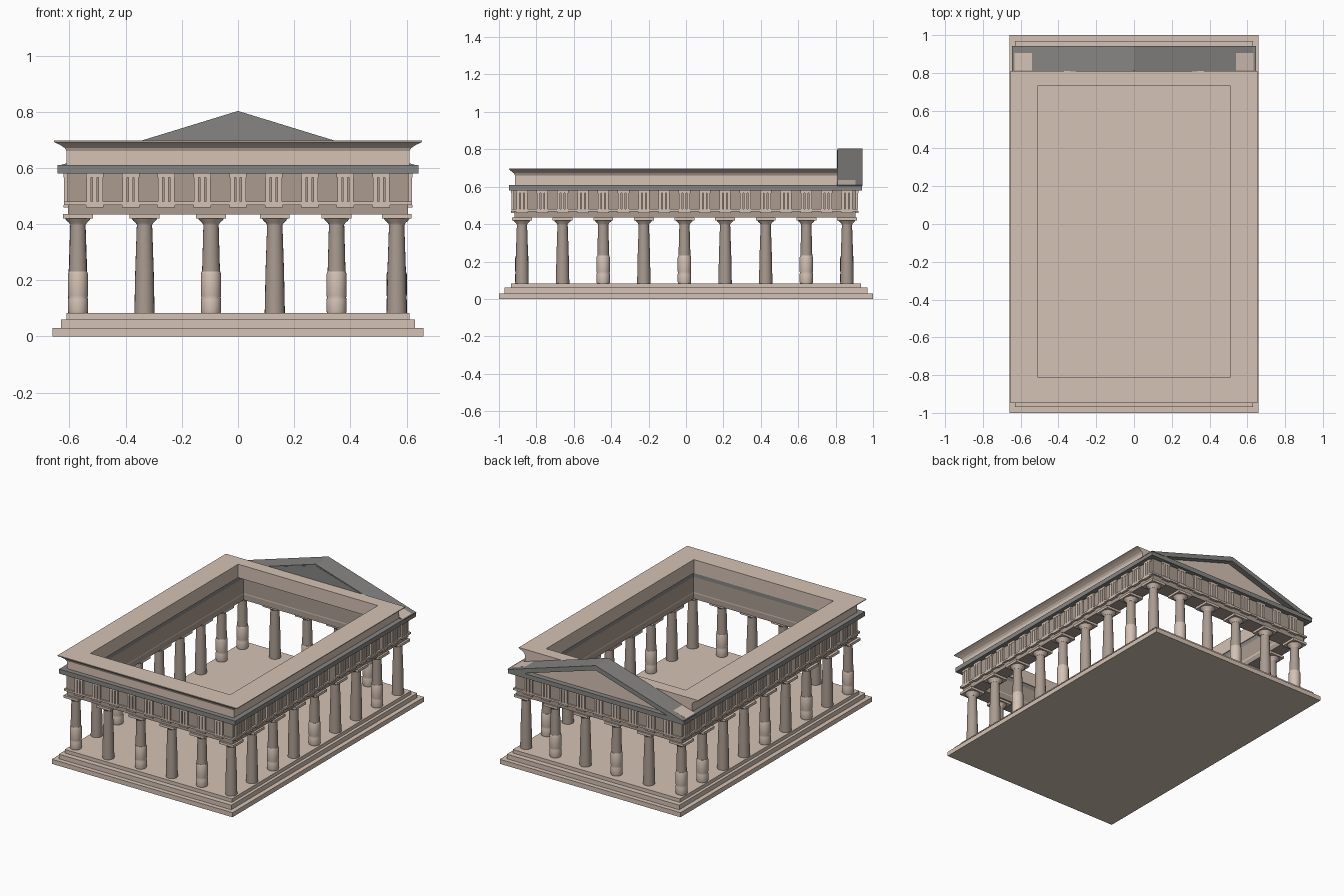
import bpy, bmesh, math

if "Cube" in bpy.data.objects:
    bpy.data.objects.remove(bpy.data.objects["Cube"])


def material(name, rgb):
    m = bpy.data.materials.new(name)
    m.diffuse_color = (*rgb, 1)
    m.use_nodes = True
    m.node_tree.nodes["Principled BSDF"].inputs["Base Color"].default_value = m.diffuse_color
    return m


STONE = material("pale_stone", (0.66, 0.54, 0.46))
AGED = material("weathered_stone", (0.40, 0.33, 0.28))
GREY = material("grey_stone", (0.24, 0.235, 0.225))


def finish(name, bm, mat, smooth=False):
    bmesh.ops.recalc_face_normals(bm, faces=bm.faces[:])
    me = bpy.data.meshes.new(name)
    bm.to_mesh(me)
    bm.free()
    me.materials.append(mat)
    ob = bpy.data.objects.new(name, me)
    bpy.context.collection.objects.link(ob)
    if smooth:
        bpy.context.view_layer.objects.active = ob
        ob.select_set(True)
        bpy.ops.object.shade_smooth_by_angle(angle=math.radians(35))
        ob.select_set(False)
    return ob


def add_box(bm, x0, x1, y0, y1, z0, z1):
    vs = bmesh.ops.create_cube(bm, size=1)["verts"]
    for v in vs:
        v.co.x = x0 if v.co.x < 0 else x1
        v.co.y = y0 if v.co.y < 0 else y1
        v.co.z = z0 if v.co.z < 0 else z1


def ring(name, section, mat):
    """Closed rectangular frame lofted through (half_x, y_front, y_back, z)."""
    bm = bmesh.new()
    loops = [[bm.verts.new(p) for p in
              ((-h, a, z), (h, a, z), (h, b, z), (-h, b, z))]
             for h, a, b, z in section]
    for i, lo in enumerate(loops):
        up = loops[(i + 1) % len(loops)]
        for k in range(4):
            j = (k + 1) % 4
            bm.faces.new((lo[k], lo[j], up[j], up[k]))
    return finish(name, bm, mat)


def frame(name, outer, inner, z0, z1, mat):
    return ring(name, [(*outer, z0), (*outer, z1), (*inner, z1), (*inner, z0)], mat)


def prism(name, outline, y0, y1, mat):
    """Outline in x and z, extruded along y."""
    bm = bmesh.new()
    a = [bm.verts.new((x, y0, z)) for x, z in outline]
    b = [bm.verts.new((x, y1, z)) for x, z in outline]
    bm.faces.new(a)
    bm.faces.new(b[::-1])
    for i in range(len(a)):
        j = (i + 1) % len(a)
        bm.faces.new((a[i], a[j], b[j], b[i]))
    return finish(name, bm, mat)


def add_lathe(bm, cx, cy, profile, sides=20):
    loops = [[bm.verts.new((cx + r * math.cos(t * math.tau / sides),
                            cy + r * math.sin(t * math.tau / sides), z))
              for t in range(sides)] for r, z in profile]
    for lo, up in zip(loops, loops[1:]):
        for k in range(sides):
            j = (k + 1) % sides
            bm.faces.new((lo[k], lo[j], up[j], up[k]))
    bm.faces.new(loops[0])
    bm.faces.new(loops[-1])


# Stepped platform
for name, hx, hy, z0, z1 in (("lower_step", 0.66, 1.0, 0.0, 0.03),
                             ("middle_step", 0.63, 0.97, 0.03, 0.06),
                             ("upper_step", 0.61, 0.935, 0.06, 0.083)):
    bm = bmesh.new()
    add_box(bm, -hx, hx, -hy, hy, z0, z1)
    finish(name, bm, STONE)

# Columns: six across the ends, nine along the sides
xs = [-0.57, -0.333, -0.096, 0.131, 0.351, 0.565]
ys = [-0.877 + 0.2172 * i for i in range(9)]
spots = [(x, y, i in (0, 2, 4)) for y in (ys[0], ys[-1]) for i, x in enumerate(xs)]
spots += [(x, y, i in (2, 4, 7)) for x in (xs[0], xs[-1])
          for i, y in enumerate(ys) if 0 < i < 8]
shafts, drums, capitals = bmesh.new(), bmesh.new(), bmesh.new()
for x, y, repaired in spots:
    if repaired:
        add_lathe(drums, x, y, [(0.034, 0.083), (0.036, 0.09), (0.036, 0.132), (0.034, 0.139),
                                (0.036, 0.146), (0.036, 0.222), (0.033, 0.231)])
        add_lathe(shafts, x, y, [(0.032, 0.225), (0.027, 0.405)])
    else:
        add_lathe(shafts, x, y, [(0.036, 0.083), (0.033, 0.23), (0.027, 0.405)])
    add_lathe(capitals, x, y, [(0.028, 0.398), (0.031, 0.404), (0.04, 0.412), (0.047, 0.422)])
    add_box(capitals, x - 0.053, x + 0.053, y - 0.053, y + 0.053, 0.42, 0.436)
finish("column_shafts", shafts, AGED, True)
finish("column_drums", drums, STONE, True)
finish("column_capitals", capitals, STONE, True)

# Beam, narrow band and frieze resting on the columns
inner = (0.515, -0.815, 0.795)
frame("architrave", (0.605, -0.918, 0.905), inner, 0.435, 0.472, AGED)
frame("architrave_band", (0.62, -0.932, 0.918), inner, 0.468, 0.48, STONE)
frame("frieze", (0.608, -0.922, 0.908), inner, 0.478, 0.58, AGED)

# Triglyphs: three upright bars each, with a small ledge below
bars, ledges = bmesh.new(), bmesh.new()


def triglyph(along_x, c, face, side):
    def block(bm, u0, u1, d0, d1, z0, z1):
        a, b = sorted((face + side * d0, face + side * d1))
        if along_x:
            add_box(bm, u0, u1, a, b, z0, z1)
        else:
            add_box(bm, a, b, u0, u1, z0, z1)
    for k in (-1, 0, 1):
        block(bars, c + k * 0.021 - 0.008, c + k * 0.021 + 0.008, -0.005, 0.012, 0.48, 0.568)
    block(bars, c - 0.031, c + 0.031, -0.005, 0.013, 0.566, 0.58)
    block(ledges, c - 0.031, c + 0.031, -0.005, 0.014, 0.46, 0.469)


for i in range(9):
    triglyph(True, -0.51 + 0.1275 * i, -0.922, -1)
    triglyph(True, -0.51 + 0.1275 * i, 0.908, 1)
for i in range(17):
    for side in (-1, 1):
        triglyph(False, -0.877 + 0.1086 * i, side * 0.608, side)
finish("triglyphs", bars, STONE)
finish("triglyph_ledges", ledges, STONE)

# Projecting cornice
frame("cornice", (0.643, -0.947, 0.94), (0.515, -0.815, 0.78), 0.58, 0.61, GREY)

# Flared gutter course, open in the middle
ring("gutter_course", [(0.61, -0.915, 0.81, 0.608), (0.61, -0.915, 0.81, 0.66),
                       (0.618, -0.921, 0.81, 0.672), (0.635, -0.934, 0.81, 0.683),
                       (0.655, -0.947, 0.81, 0.692), (0.655, -0.947, 0.81, 0.697),
                       (0.51, -0.81, 0.73, 0.697), (0.51, -0.81, 0.73, 0.608)], STONE)

# Rear gable: recessed panel under two sloping cornices
prism("gable_wall", [(-0.64, 0.608), (0.64, 0.608), (0, 0.795)], 0.812, 0.905, STONE)
prism("gable_inner_face", [(-0.64, 0.608), (0.64, 0.608), (0, 0.795)], 0.808, 0.813, GREY)
prism("sloping_cornice", [(-0.645, 0.605), (-0.545, 0.605), (0, 0.772), (0.545, 0.605),
                          (0.645, 0.605), (0, 0.803)], 0.81, 0.943, GREY)
